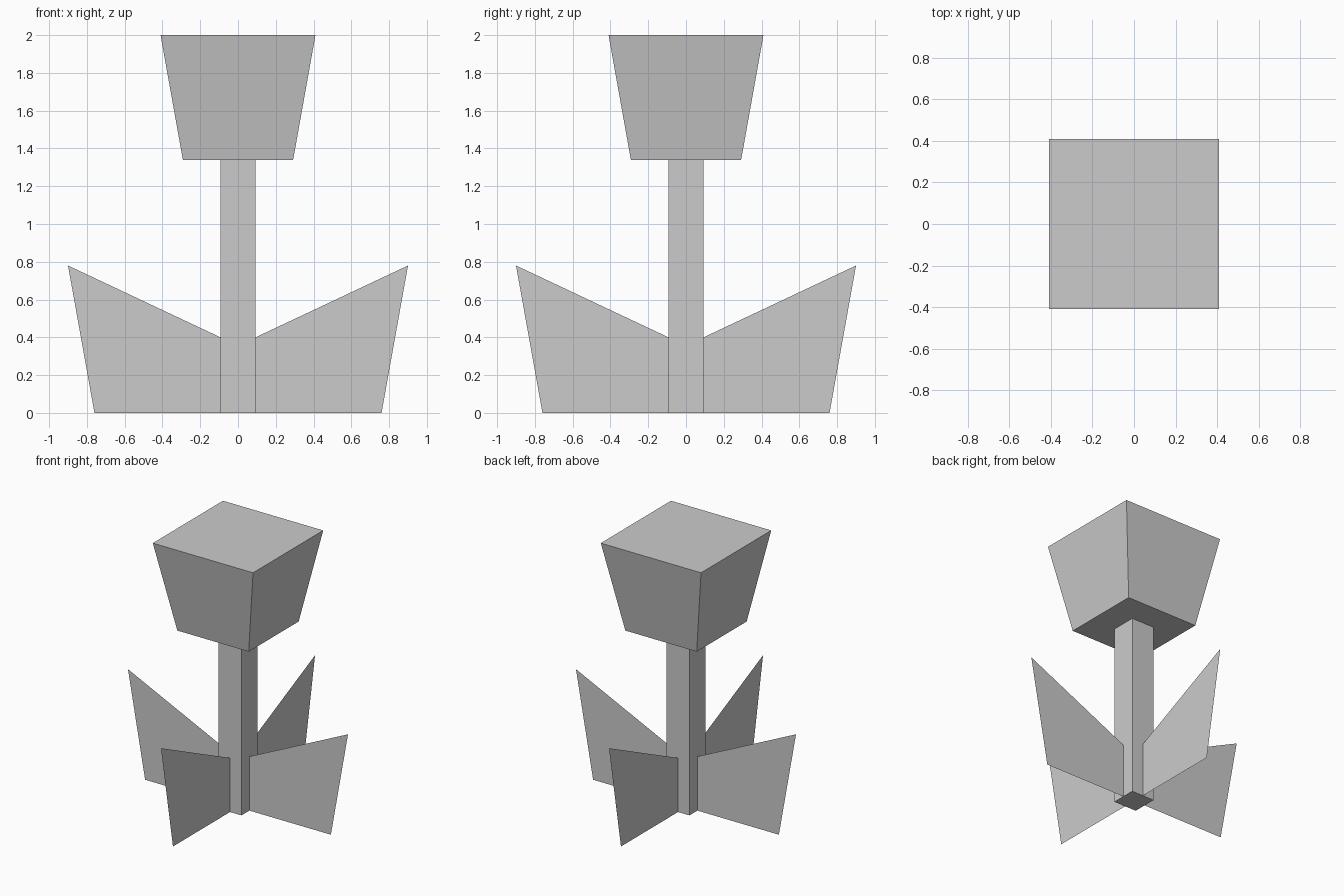
import bpy
import bmesh
import math
from mathutils import Matrix

if "Cube" in bpy.data.objects:
    bpy.data.objects.remove(bpy.data.objects["Cube"])


def link_mesh(name, bm):
    mesh = bpy.data.meshes.new(name)
    bm.to_mesh(mesh)
    bm.free()
    obj = bpy.data.objects.new(name, mesh)
    bpy.context.collection.objects.link(obj)
    return obj


def tapered_box(name, half_bottom, half_top, z0, z1):
    """Square box whose half width changes from bottom to top."""
    bm = bmesh.new()
    bmesh.ops.create_cube(bm, size=2)
    for v in bm.verts:
        half, z = (half_top, z1) if v.co.z > 0 else (half_bottom, z0)
        v.co = (v.co.x * half, v.co.y * half, z)
    return link_mesh(name, bm)


STEM = 0.093

# Stem and flared flower head
tapered_box("stem", STEM, STEM, 0, 1.34)
tapered_box("flower_head", 0.292, 0.41, 1.34, 2.0)

# Four flat leaves, one from the middle of each stem face
leaf_profile = [(STEM, 0), (0.76, 0), (0.9, 0.78), (STEM, 0.4)]
for i, side in enumerate(("right", "back", "left", "front")):
    bm = bmesh.new()
    bm.faces.new([bm.verts.new((x, 0, z)) for x, z in leaf_profile])
    bmesh.ops.transform(bm, matrix=Matrix.Rotation(i * math.pi / 2, 4, 'Z'), verts=bm.verts)
    link_mesh(f"{side}_leaf", bm)
